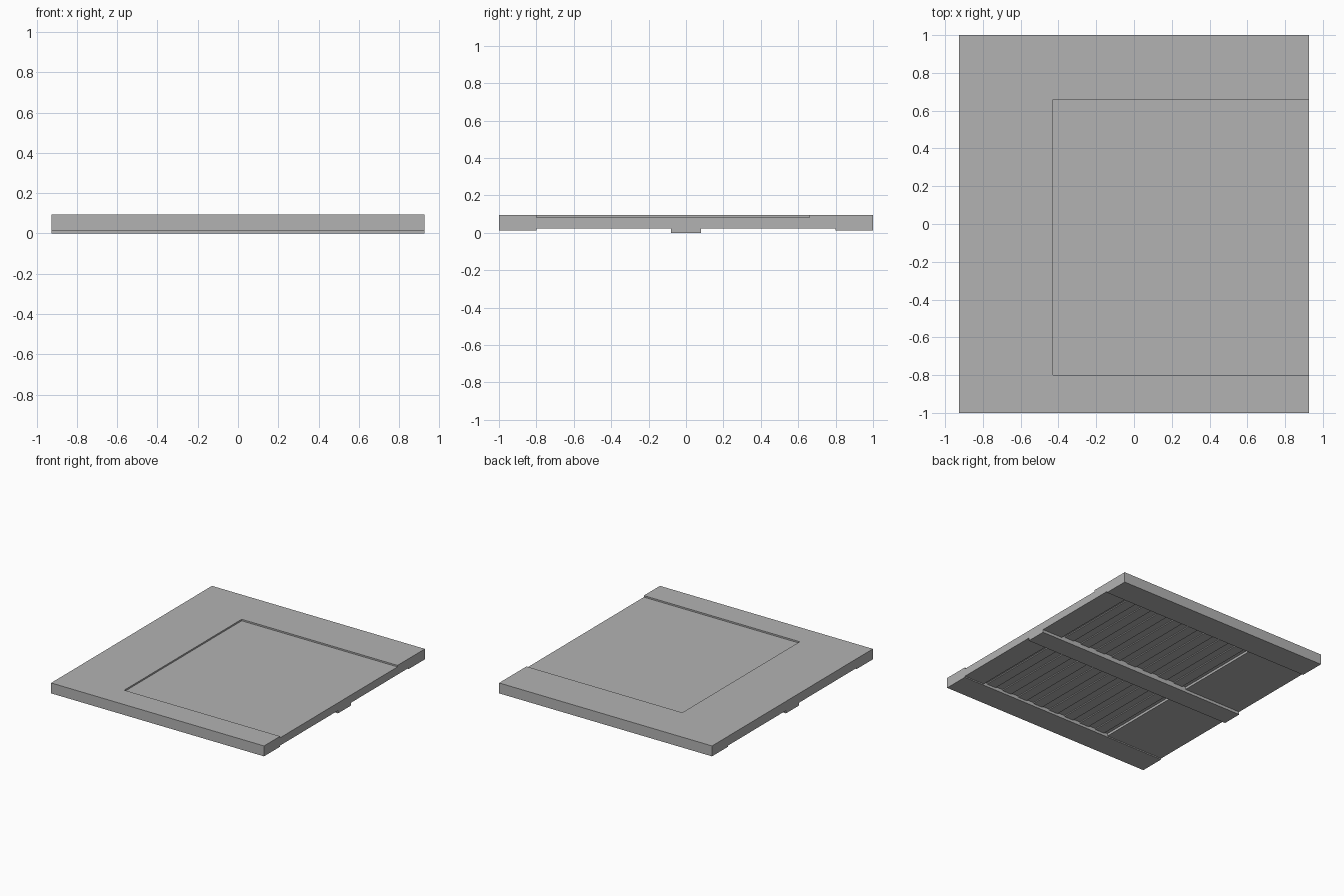
import bpy, bmesh

if "Cube" in bpy.data.objects:
    bpy.data.objects.remove(bpy.data.objects["Cube"])

X0, X1 = -0.927, 0.927
PIT_X0, PIT_X1 = -0.42, 0.75

grey = bpy.data.materials.new("mid_grey")
grey.diffuse_color = (0.45, 0.45, 0.45, 1)
grey.use_nodes = True
grey.node_tree.nodes["Principled BSDF"].inputs["Base Color"].default_value = grey.diffuse_color


def add_object(name, bm):
    me = bpy.data.meshes.new(name)
    bm.to_mesh(me)
    bm.free()
    me.materials.append(grey)
    ob = bpy.data.objects.new(name, me)
    bpy.context.collection.objects.link(ob)
    return ob


def box(name, x0, x1, y0, y1, z0, z1):
    bm = bmesh.new()
    bmesh.ops.create_cube(bm, size=1)
    for v in bm.verts:
        v.co.x = x1 if v.co.x > 0 else x0
        v.co.y = y1 if v.co.y > 0 else y0
        v.co.z = z1 if v.co.z > 0 else z0
    return add_object(name, bm)


def cut(target, name, *dims):
    cutter = box(name, *dims)
    mod = target.modifiers.new(name, 'BOOLEAN')
    mod.operation = 'DIFFERENCE'
    mod.solver = 'EXACT'
    mod.object = cutter
    bpy.context.view_layer.objects.active = target
    bpy.ops.object.modifier_apply(modifier=name)
    bpy.data.objects.remove(cutter, do_unlink=True)


# slab: side profile with edge rails and centre runner, extruded along x
half = [(0.08, 0.0), (0.08, 0.022), (0.80, 0.022), (0.80, 0.013), (1.0, 0.013), (1.0, 0.095)]
profile = half + [(-y, z) for y, z in reversed(half)]
bm = bmesh.new()
face = bm.faces.new([bm.verts.new((X0, y, z)) for y, z in profile])
ext = bmesh.ops.extrude_face_region(bm, geom=[face])
for v in ext["geom"]:
    if isinstance(v, bmesh.types.BMVert):
        v.co.x = X1
bmesh.ops.recalc_face_normals(bm, faces=bm.faces)
slab = add_object("floor_slab", bm)

# shallow recess in the top, open at the right edge
cut(slab, "top_recess", -0.43, 1.1, -0.80, 0.66, 0.083, 0.2)

# underside pits either side of the runner, with slats across them
count = 8
step = (PIT_X1 - PIT_X0) / count
for side, y0, y1 in (("back", 0.08, 0.80), ("front", -0.80, -0.08)):
    cut(slab, "pit_" + side, PIT_X0, PIT_X1, y0, y1, -0.1, 0.041)
    for i in range(count):
        x = PIT_X0 + (i + 0.5) * step
        box(f"slat_{side}_{i + 1}", x - step * 0.28, x + step * 0.28, y0, y1, 0.033, 0.042)
